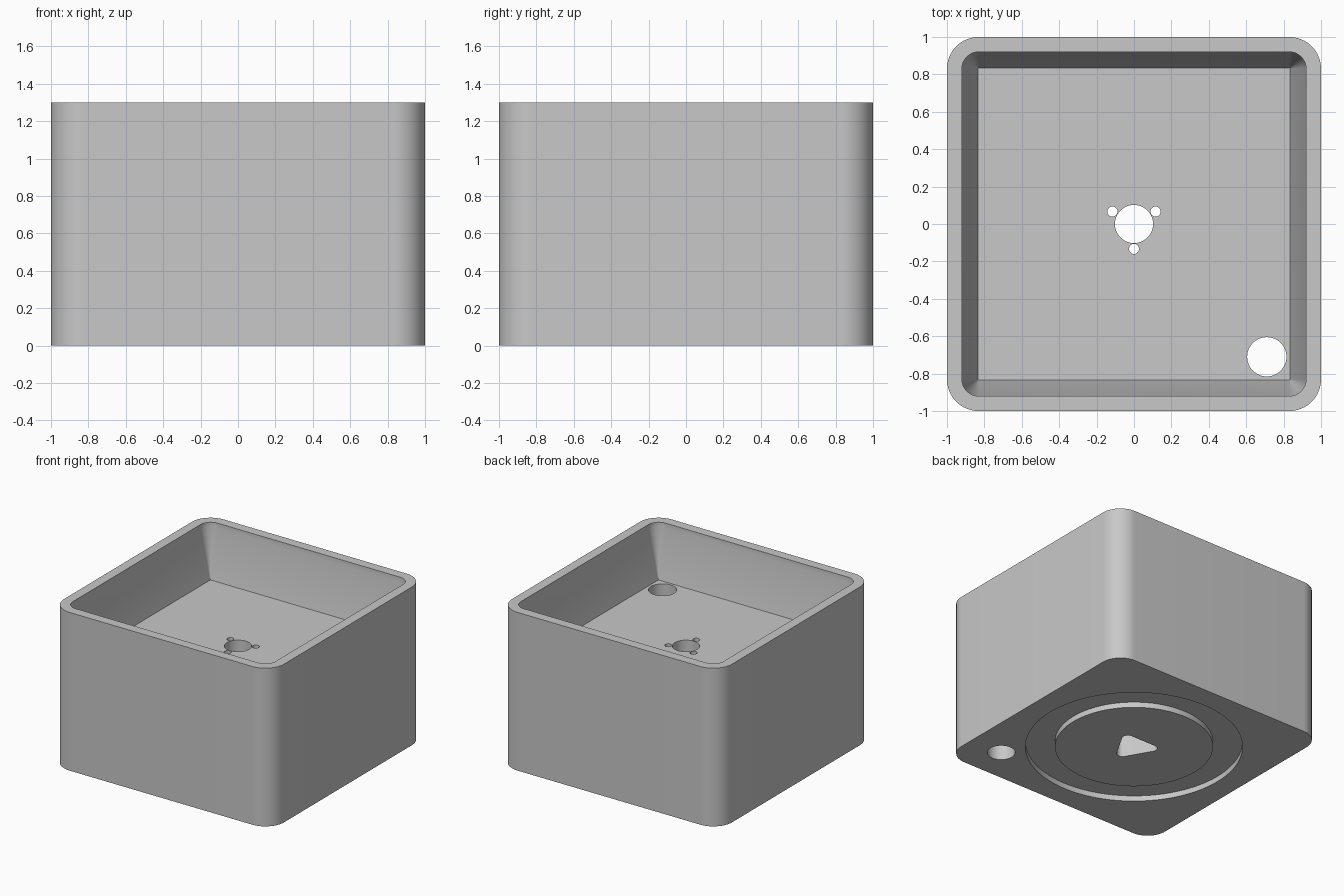
import bpy, bmesh, math

if "Cube" in bpy.data.objects:
    bpy.data.objects.remove(bpy.data.objects["Cube"])

grey = bpy.data.materials.new("plain_grey")
grey.diffuse_color = (0.58, 0.58, 0.58, 1)
grey.use_nodes = True
grey.node_tree.nodes["Principled BSDF"].inputs["Base Color"].default_value = grey.diffuse_color


def rounded_square(half, r, z, n=16):
    pts = []
    for k, (sx, sy) in enumerate([(1, 1), (-1, 1), (-1, -1), (1, -1)]):
        for i in range(n + 1):
            a = math.pi / 2 * (k + i / n)
            pts.append((sx * (half - r) + r * math.cos(a),
                        sy * (half - r) + r * math.sin(a), z))
    return pts


def circle(r, z, x=0, y=0, n=48):
    return [(x + r * math.cos(2 * math.pi * i / n),
             y + r * math.sin(2 * math.pi * i / n), z) for i in range(n)]


def rounded_triangle(d, r, z, n=16):
    pts = []
    for k in range(3):
        c = math.radians(30 + 120 * k)
        for i in range(n + 1):
            a = c + math.radians(-60 + 120 * i / n)
            pts.append((d * math.cos(c) + r * math.cos(a),
                        d * math.sin(c) + r * math.sin(a), z))
    return pts


def loft(name, loops, ring=False):
    """Skin a list of loops; close with caps, or into a ring."""
    bm = bmesh.new()
    rows = [[bm.verts.new(p) for p in loop] for loop in loops]
    n = len(rows[0])
    pairs = list(zip(rows, rows[1:])) + ([(rows[-1], rows[0])] if ring else [])
    for a, b in pairs:
        for i in range(n):
            j = (i + 1) % n
            bm.faces.new((a[i], a[j], b[j], b[i]))
    if not ring:
        bm.faces.new(rows[0][::-1])
        bm.faces.new(rows[-1])
    bmesh.ops.recalc_face_normals(bm, faces=bm.faces)
    mesh = bpy.data.meshes.new(name)
    bm.to_mesh(mesh)
    bm.free()
    mesh.materials.append(grey)
    ob = bpy.data.objects.new(name, mesh)
    bpy.context.collection.objects.link(ob)
    return ob


FLOOR = 0.865

# Outer block with rounded upright corners
body = loft("square_pot", [rounded_square(1, 0.17, 0), rounded_square(1, 0.17, 1.3)])

cutters = [
    # Tapered tray with a short straight lip
    loft("tray_cutter", [rounded_square(0.835, 0.004, FLOOR),
                         rounded_square(0.92, 0.09, 1.26),
                         rounded_square(0.92, 0.09, 1.4)]),
    # Ring groove underneath
    loft("groove_cutter", [circle(0.818, -0.1, n=96), circle(0.818, 0.045, n=96),
                           circle(0.595, 0.045, n=96), circle(0.595, -0.1, n=96)], ring=True),
    # Three-cornered pocket underneath
    loft("pocket_cutter", [rounded_triangle(0.133, 0.045, -0.1),
                           rounded_triangle(0.133, 0.045, 0.6)]),
    # Centre hole and corner hole
    loft("centre_hole_cutter", [circle(0.102, 0.3), circle(0.102, 1.0)]),
    loft("corner_hole_cutter", [circle(0.105, -0.1, 0.71, -0.71),
                                circle(0.105, 1.0, 0.71, -0.71)]),
]
# Three small holes round the centre
for k in range(3):
    a = math.radians(30 + 120 * k)
    x, y = 0.133 * math.cos(a), 0.133 * math.sin(a)
    cutters.append(loft("small_hole_cutter", [circle(0.027, 0.3, x, y, 24),
                                              circle(0.027, 1.0, x, y, 24)]))

bpy.context.view_layer.objects.active = body
body.select_set(True)
for c in cutters:
    c.hide_render = True
    m = body.modifiers.new("cut", 'BOOLEAN')
    m.operation = 'DIFFERENCE'
    m.solver = 'EXACT'
    m.object = c
    bpy.ops.object.modifier_apply(modifier=m.name)
for c in cutters:
    bpy.data.objects.remove(c)

bpy.ops.object.shade_smooth_by_angle(angle=math.radians(25))
